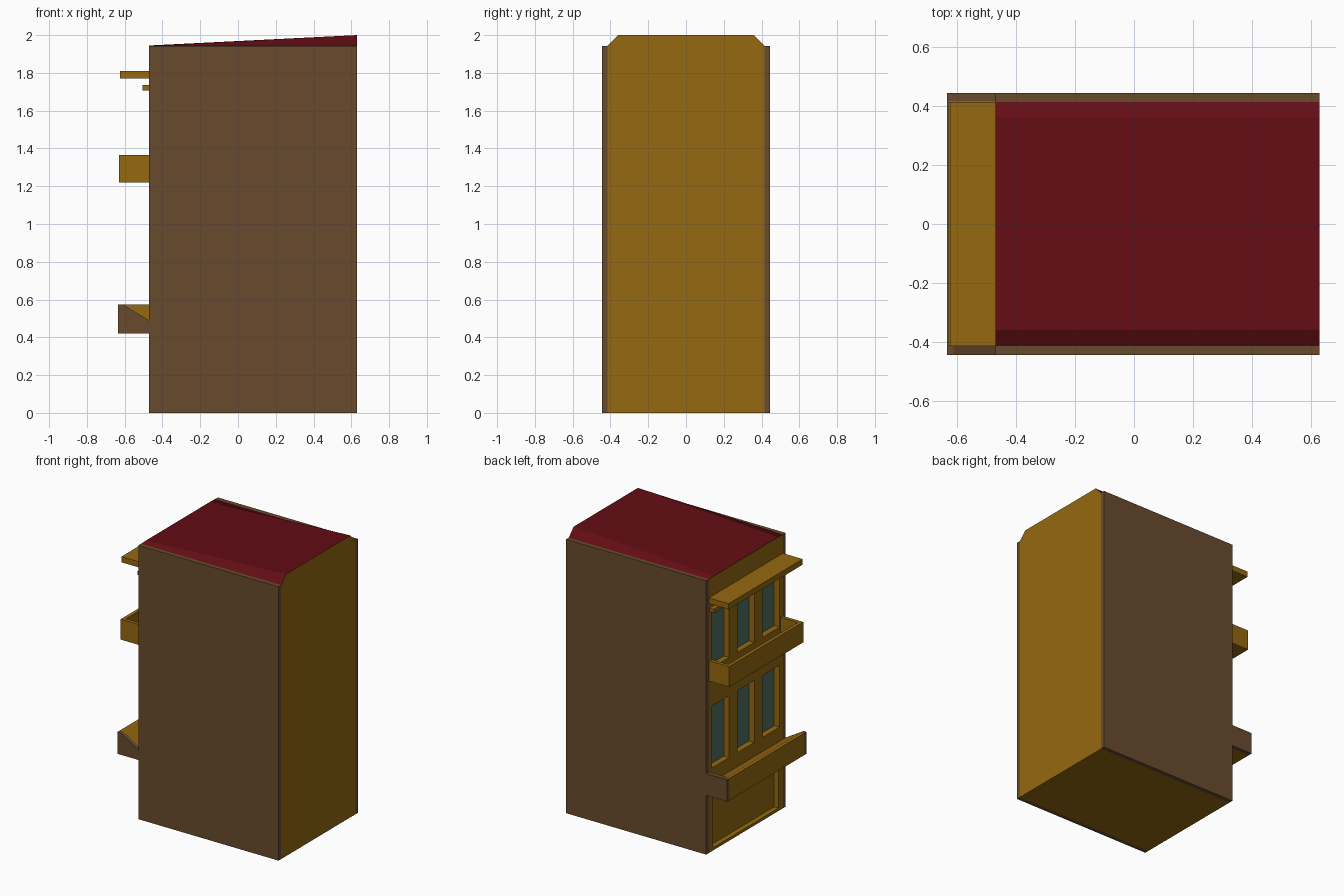
import bpy, bmesh

if "Cube" in bpy.data.objects:
    bpy.data.objects.remove(bpy.data.objects["Cube"])

def mat(name, col):
    m = bpy.data.materials.new(name)
    m.diffuse_color = (*col, 1)
    m.use_nodes = True
    m.node_tree.nodes["Principled BSDF"].inputs["Base Color"].default_value = m.diffuse_color
    return m

OCHRE = mat("ochre", (0.30, 0.14, 0.005))
BROWN = mat("brown", (0.14, 0.07, 0.027))
RED = mat("roof_red", (0.125, 0.004, 0.007))
GLASS = mat("glass", (0.08, 0.16, 0.12))

FX, BX = -0.47, 0.63      # facade and back wall
HW, OW = 0.415, 0.445     # half width of core / with side walls
EAVE = 1.943

def add(name, verts, faces, *mats):
    me = bpy.data.meshes.new(name)
    me.from_pydata(verts, [], faces)
    bm = bmesh.new()
    bm.from_mesh(me)
    bmesh.ops.recalc_face_normals(bm, faces=bm.faces)
    bm.to_mesh(me)
    bm.free()
    for m in mats:
        me.materials.append(m)
    ob = bpy.data.objects.new(name, me)
    bpy.context.collection.objects.link(ob)
    return ob

def prism(name, prof, y0, y1, m):
    """Extrude an (x, z) profile along y."""
    n = len(prof)
    verts = [(x, y, z) for y in (y0, y1) for x, z in prof]
    faces = [tuple(range(n)), tuple(range(n, 2 * n))]
    faces += [(i, (i + 1) % n, n + (i + 1) % n, n + i) for i in range(n)]
    return add(name, verts, faces, m)

def box(name, x0, x1, y0, y1, z0, z1, m):
    return prism(name, [(x0, z0), (x1, z0), (x1, z1), (x0, z1)], y0, y1, m)

def cut(ob, cutters):
    for c in cutters:
        c.hide_render = True
        mod = ob.modifiers.new("cut", 'BOOLEAN')
        mod.object, mod.operation, mod.solver = c, 'DIFFERENCE', 'EXACT'
    dg = bpy.context.evaluated_depsgraph_get()
    me = bpy.data.meshes.new_from_object(ob.evaluated_get(dg))
    ob.modifiers.clear()
    ob.data = me
    for c in cutters:
        bpy.data.objects.remove(c)

# main block with window and shopfront recesses
core = box("building_core", FX, BX, -HW, HW, 0, EAVE, OCHRE)
DEPTH, WIN = 0.045, 0.095
rows = [(0.59, 1.03), (1.30, 1.70)]
cols = (-0.283, 0, 0.283)
cutters = [box("cutter", FX - 0.1, FX + DEPTH, y - WIN, y + WIN, z0, z1, OCHRE)
           for z0, z1 in rows for y in cols]
cutters.append(box("cutter", FX - 0.1, FX + 0.035, -0.368, 0.368, 0.02, 0.425, OCHRE))
cut(core, cutters)

# window panes
for z0, z1 in rows:
    for y in cols:
        box("window_pane", FX + DEPTH - 0.003, FX + DEPTH + 0.01,
            y - WIN, y + WIN, z0, z1, GLASS)

# brown side walls
for s in (-1, 1):
    box("side_wall", FX, BX, min(s * HW, s * OW), max(s * HW, s * OW), 0, EAVE, BROWN)

# wedge roof with chamfered sides and an ochre back face
T = 0.36
roof = add("roof",
           [(FX, -HW, EAVE), (FX, -T, EAVE + 0.002), (FX, T, EAVE + 0.002), (FX, HW, EAVE),
            (BX, -HW, EAVE), (BX, -T, 2.0), (BX, T, 2.0), (BX, HW, EAVE)],
           [(0, 1, 5, 4), (1, 2, 6, 5), (2, 3, 7, 6), (4, 5, 6, 7), (0, 1, 2, 3), (0, 3, 7, 4)],
           RED, OCHRE)
roof.data.polygons[3].material_index = 1

# shop canopy with sloping top, one sloped and one square end
canopy = [(-0.635, 0.42), (FX, 0.42), (FX, 0.49), (-0.612, 0.575), (-0.635, 0.575)]
prism("canopy", canopy, -HW, HW, OCHRE)
prism("canopy_end_sloped", canopy, -OW, -HW, BROWN)
box("canopy_end_square", -0.635, FX, HW + 0.002, OW, 0.42, 0.575, BROWN)
box("canopy_end_lining", -0.635, FX, HW - 0.002, HW + 0.002, 0.42, 0.575, OCHRE)

# hollow balcony
balcony = box("balcony", -0.63, FX, -HW, HW, 1.22, 1.365, OCHRE)
cut(balcony, [box("cutter", -0.605, FX + 0.1, -HW + 0.025, HW - 0.025, 1.25, 1.5, OCHRE)])

# cornice and small moulding below it
box("cornice", -0.625, FX, -HW, HW, 1.77, 1.81, OCHRE)
box("moulding", -0.505, FX, -0.405, 0.405, 1.708, 1.735, OCHRE)
